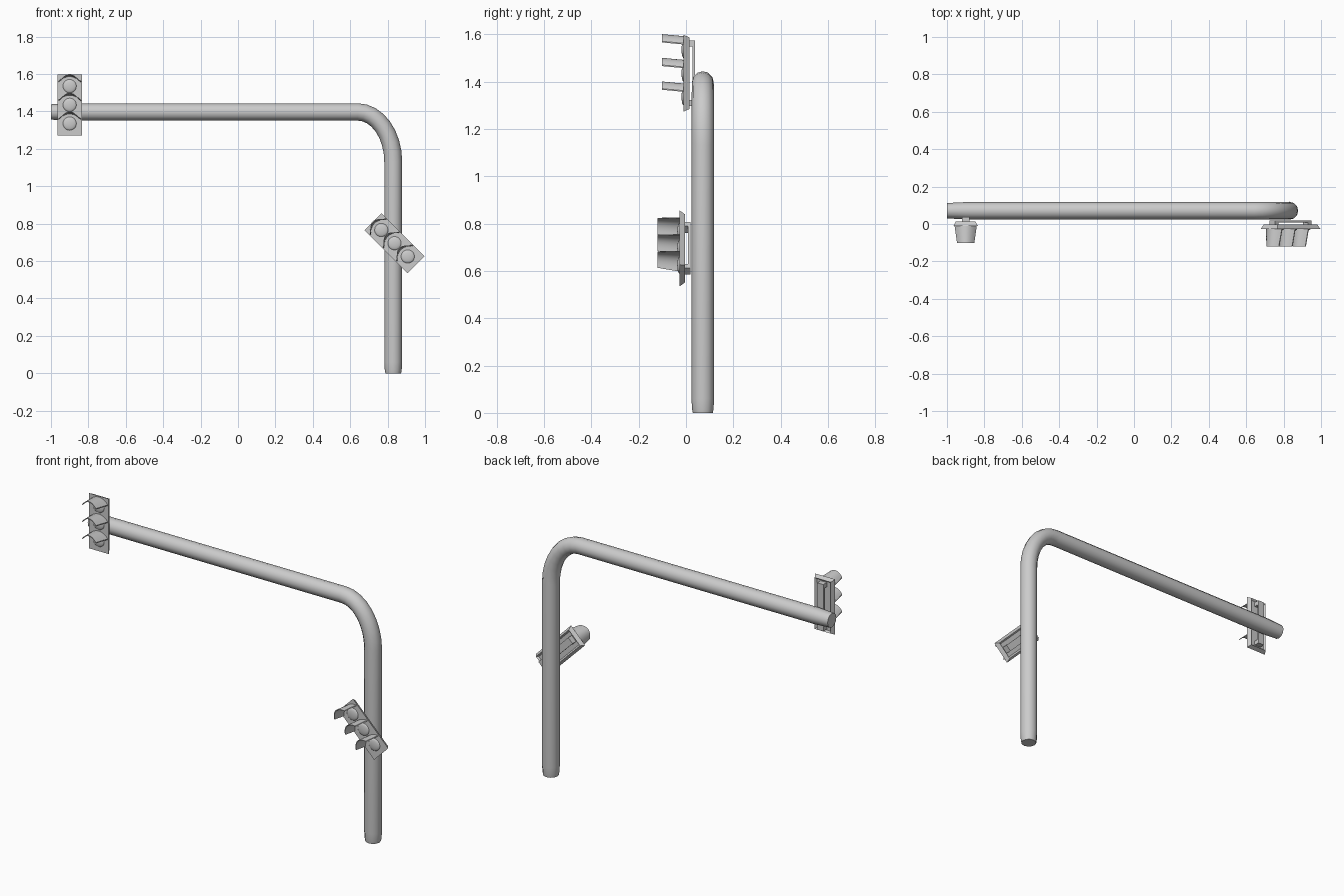
import bpy, bmesh, math
from mathutils import Matrix, Vector

cube = bpy.data.objects.get("Cube")
if cube:
    bpy.data.objects.remove(cube, do_unlink=True)

GREY = (0.6, 0.6, 0.6, 1)
grey = bpy.data.materials.new("painted grey")
grey.use_nodes = True
grey.diffuse_color = GREY
grey.node_tree.nodes["Principled BSDF"].inputs["Base Color"].default_value = GREY


def finish(name, bm, matrix, smooth=False):
    bmesh.ops.recalc_face_normals(bm, faces=bm.faces)
    mesh = bpy.data.meshes.new(name)
    bm.to_mesh(mesh)
    bm.free()
    mesh.materials.append(grey)
    obj = bpy.data.objects.new(name, mesh)
    bpy.context.collection.objects.link(obj)
    obj.matrix_world = matrix
    if smooth:
        select_only(obj)
        bpy.ops.object.shade_smooth_by_angle(angle=math.radians(35))
    return obj


def select_only(obj):
    bpy.ops.object.select_all(action='DESELECT')
    obj.select_set(True)
    bpy.context.view_layer.objects.active = obj


def box(name, centre, size, matrix):
    bm = bmesh.new()
    bmesh.ops.create_cube(bm, size=1)
    bmesh.ops.scale(bm, vec=size, verts=bm.verts)
    bmesh.ops.translate(bm, vec=centre, verts=bm.verts)
    return finish(name, bm, matrix)


def backplate(name, matrix):
    # Broad at the front, narrowing to a shallow recess at the back
    bm = bmesh.new()
    bmesh.ops.create_cube(bm, size=1)
    bmesh.ops.scale(bm, vec=(0.13, 0.024, 0.325), verts=bm.verts)
    for v in bm.verts:
        if v.co.y > 0:
            v.co.x *= 0.8
            v.co.z *= 0.93
    bm.normal_update()
    back = [f for f in bm.faces if f.normal.y > 0.9]
    bmesh.ops.inset_region(bm, faces=back, thickness=0.012, depth=-0.01)
    finish(name, bm, matrix)


def hood(name, z, matrix):
    # Thin arched visor, narrower and higher at its tip
    bm = bmesh.new()
    n = 10
    rings = []
    for y, half, peak in ((-0.008, 0.06, 0.056), (-0.104, 0.046, 0.065)):
        for thick in (0, 0.005):
            ring = []
            for i in range(n + 1):
                t = 2 * i / n - 1
                rise = peak - 0.03 * t * t - thick
                ring.append(bm.verts.new((half * t, y, z + rise)))
            rings.append(ring)
    top_in, low_in, top_out, low_out = rings
    for a, b in ((top_in, top_out), (top_out, low_out), (low_out, low_in), (low_in, top_in)):
        for i in range(n):
            bm.faces.new((a[i], a[i + 1], b[i + 1], b[i]))
    for i in (0, n):
        bm.faces.new((top_in[i], top_out[i], low_out[i], low_in[i]))
    finish(name, bm, matrix, True)


def lens(name, z, matrix):
    # Shallow domed disc
    bm = bmesh.new()
    bmesh.ops.create_uvsphere(bm, u_segments=20, v_segments=10, radius=0.036)
    bmesh.ops.transform(bm, verts=bm.verts, matrix=Matrix.Translation((0, -0.012, z))
                        @ Matrix.Diagonal((1, 0.25, 1, 1)) @ Matrix.Rotation(math.pi / 2, 4, 'X'))
    finish(name, bm, matrix, True)


def signal(prefix, centre, tilt):
    m = Matrix.Translation(centre) @ Matrix.Rotation(tilt, 4, 'Y')
    backplate(prefix + "_backplate", m)
    for i, label in enumerate(("lower", "middle", "upper")):
        z = (i - 1) * 0.1
        hood(f"{prefix}_{label}_hood", z, m)
        lens(f"{prefix}_{label}_lens", z, m)
    # Mounting bar held off the plate by two stubs
    box(prefix + "_mounting_bar", (0, 0.03, 0), (0.04, 0.01, 0.275), m)
    for side, s in (("lower", -1), ("upper", 1)):
        box(f"{prefix}_{side}_stub", (0, 0.014, s * 0.125), (0.04, 0.032, 0.025), m)


# Bent pole: upright, elliptical bend, horizontal arm
path = [(0.83, 0, 0.042), (0.83, 0.015, 0.045), (0.83, 0.06, 0.048)]
for i in range(9):
    a = math.radians(90 * i / 8)
    path.append((0.64 + 0.19 * math.cos(a), 1.13 + 0.267 * math.sin(a), 0.048 - 0.002 * i / 8))
path += [(-0.9, 1.397, 0.046), (-1, 1.397, 0.041)]
curve = bpy.data.curves.new("pole", 'CURVE')
curve.dimensions = '3D'
curve.bevel_depth = 1
curve.bevel_resolution = 4
curve.use_fill_caps = True
spline = curve.splines.new('POLY')
spline.points.add(len(path) - 1)
for p, (x, z, r) in zip(spline.points, path):
    p.co = (x, 0.071, z, 1)
    p.radius = r
curve.materials.append(grey)
pole = bpy.data.objects.new("pole", curve)
bpy.context.collection.objects.link(pole)
select_only(pole)
bpy.ops.object.convert(target='MESH')
bpy.ops.object.shade_smooth_by_angle(angle=math.radians(40))

# Signal heads: one upright on the arm, one tilted on the upright
signal("arm_signal", Vector((-0.9, 0.002, 1.435)), 0)
signal("post_signal", Vector((0.837, -0.016, 0.695)), math.radians(-45))
